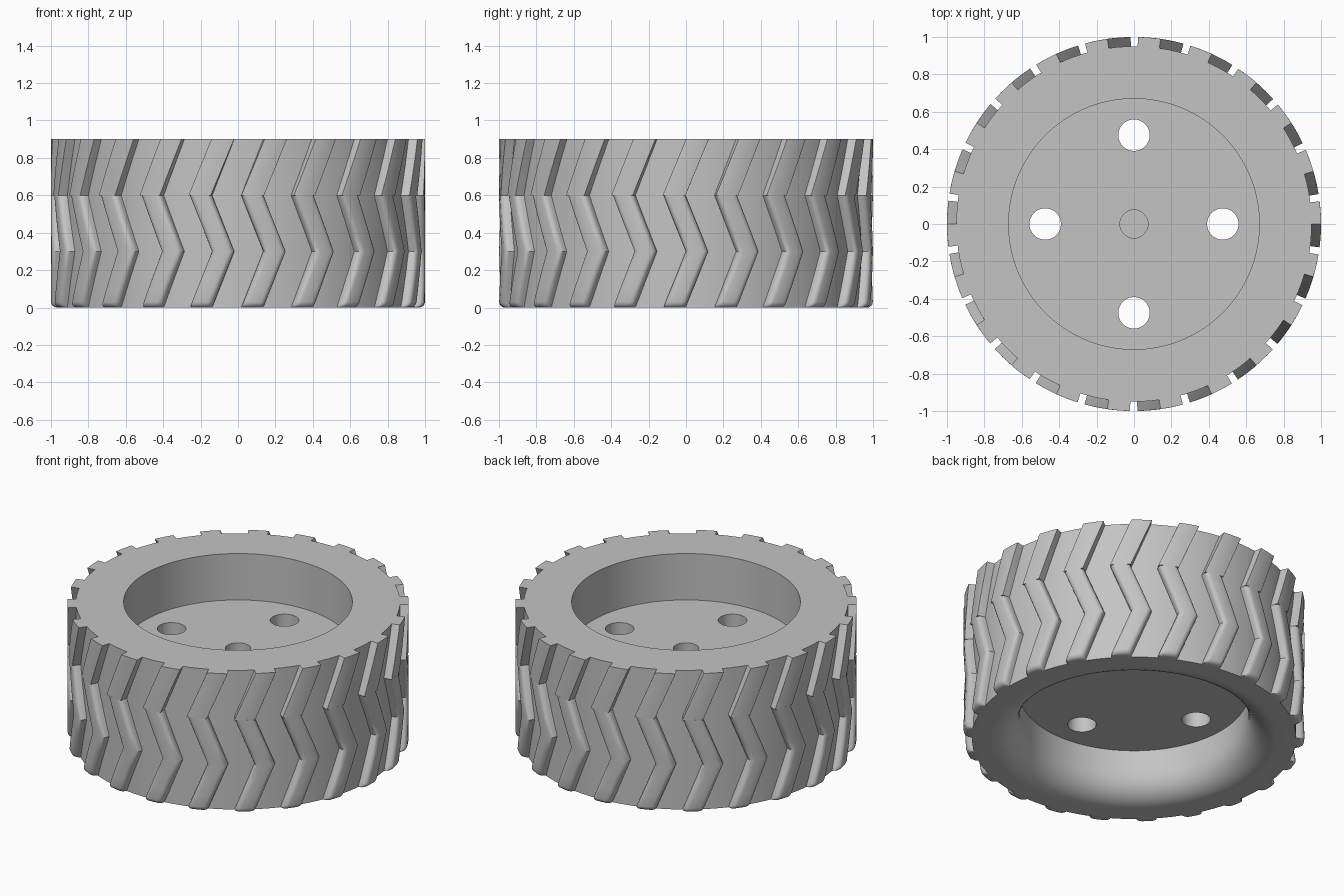
import bpy, bmesh
from math import sin, cos, pi, radians

if "Cube" in bpy.data.objects:
    bpy.data.objects.remove(bpy.data.objects["Cube"], do_unlink=True)

GREY = 0.55
HEIGHT = 0.9
BLOCKS = 22          # tread blocks around the wheel
HALF = 0.061         # half of a block's angular width
SWING = 0.125        # sideways travel of each zigzag leg
TOP_ANGLE = 0.061    # block centre angle at the top edge
ROUND = 0.03         # rounding of the lower block edges

mat = bpy.data.materials.new("wheel_grey")
mat.use_nodes = True
colour = (GREY, GREY, GREY, 1)
mat.diffuse_color = colour
mat.node_tree.nodes["Principled BSDF"].inputs["Base Color"].default_value = colour


def make_object(name, bm):
    bmesh.ops.recalc_face_normals(bm, faces=bm.faces)
    mesh = bpy.data.meshes.new(name)
    bm.to_mesh(mesh)
    bm.free()
    mesh.materials.append(mat)
    obj = bpy.data.objects.new(name, mesh)
    bpy.context.collection.objects.link(obj)
    return obj


def smooth(obj):
    bpy.ops.object.select_all(action='DESELECT')
    obj.select_set(True)
    bpy.context.view_layer.objects.active = obj
    bpy.ops.object.shade_smooth_by_angle(angle=radians(30))


def lathe(name, profile, steps=128):
    bm = bmesh.new()
    verts = [bm.verts.new((r, 0, z)) for r, z in profile]
    edges = [bm.edges.new(pair) for pair in zip(verts, verts[1:])]
    bmesh.ops.spin(bm, geom=verts + edges, cent=(0, 0, 0), axis=(0, 0, 1),
                   angle=2 * pi, steps=steps, use_duplicate=False)
    bmesh.ops.remove_doubles(bm, verts=bm.verts, dist=0.0001)
    return make_object(name, bm)


# Wheel body: deep top recess with a blind axle hole, rounded lower recess
LIP = 0.17
lip = [(0.67 + LIP - LIP * sin(a), LIP - LIP * cos(a))
       for a in (i * pi / 20 for i in range(11))]
body = lathe("wheel_body", [
    (0, 0.45), (0.075, 0.45), (0.075, 0.6), (0.67, 0.6), (0.67, HEIGHT),
    (0.95, HEIGHT), (0.95, 0)] + lip + [(0.67, 0.3), (0, 0.3)])

# Four bolt holes through the web
bm = bmesh.new()
for i in range(4):
    made = bmesh.ops.create_cone(bm, cap_ends=True, segments=48,
                                 radius1=0.084, radius2=0.084, depth=0.5)
    a = i * pi / 2
    bmesh.ops.translate(bm, verts=made["verts"],
                        vec=(0.475 * cos(a), 0.475 * sin(a), 0.45))
cutter = make_object("bolt_hole_cutter", bm)
cutter.hide_render = True
cutter.hide_set(True)
cut = body.modifiers.new("bolt_holes", 'BOOLEAN')
cut.operation = 'DIFFERENCE'
cut.solver = 'EXACT'
cut.object = cutter
smooth(body)


def centre_angle(z):
    # Zigzag: each third of the height leans the other way
    leg = (HEIGHT - z) / 0.3
    return TOP_ANGLE - SWING * (leg if leg <= 1 else abs(2 - leg))


def add_block(bm, turn, levels, edge):
    """Loft one tread block through (height, outer radius) levels."""
    rings = []
    side = [(HALF, 0.93)]
    side += [(HALF - edge + edge * cos(a), -edge + edge * sin(a))
             for a in (i * pi / 8 for i in range(5))]
    for z, outer in levels:
        right = [(s, r if r > 0 else outer + r) for s, r in side]
        section = right + [(0, outer)] + [(-s, r) for s, r in reversed(right)]
        mid = turn + centre_angle(z)
        rings.append([bm.verts.new((r * cos(mid + s), r * sin(mid + s), z))
                      for s, r in section])
    for low, high in zip(rings, rings[1:]):
        n = len(low)
        for i in range(n):
            j = (i + 1) % n
            bm.faces.new((low[i], low[j], high[j], high[i]))
    bm.faces.new(rings[0][::-1])
    bm.faces.new(rings[-1])


# Tread: crisp upper leg, rounded lower legs with a rounded bottom edge
bottom = [(ROUND - ROUND * cos(a), 1 - ROUND + ROUND * sin(a))
          for a in (i * pi / 8 for i in range(5))]
lower = bottom + [(0.1 * i, 1) for i in range(1, 7)]
upper = [(0.6 + 0.1 * i, 1) for i in range(4)]
bm = bmesh.new()
for k in range(BLOCKS):
    turn = 2 * pi * k / BLOCKS
    add_block(bm, turn, lower, ROUND)
    add_block(bm, turn, upper, 0.001)
smooth(make_object("tread_blocks", bm))
